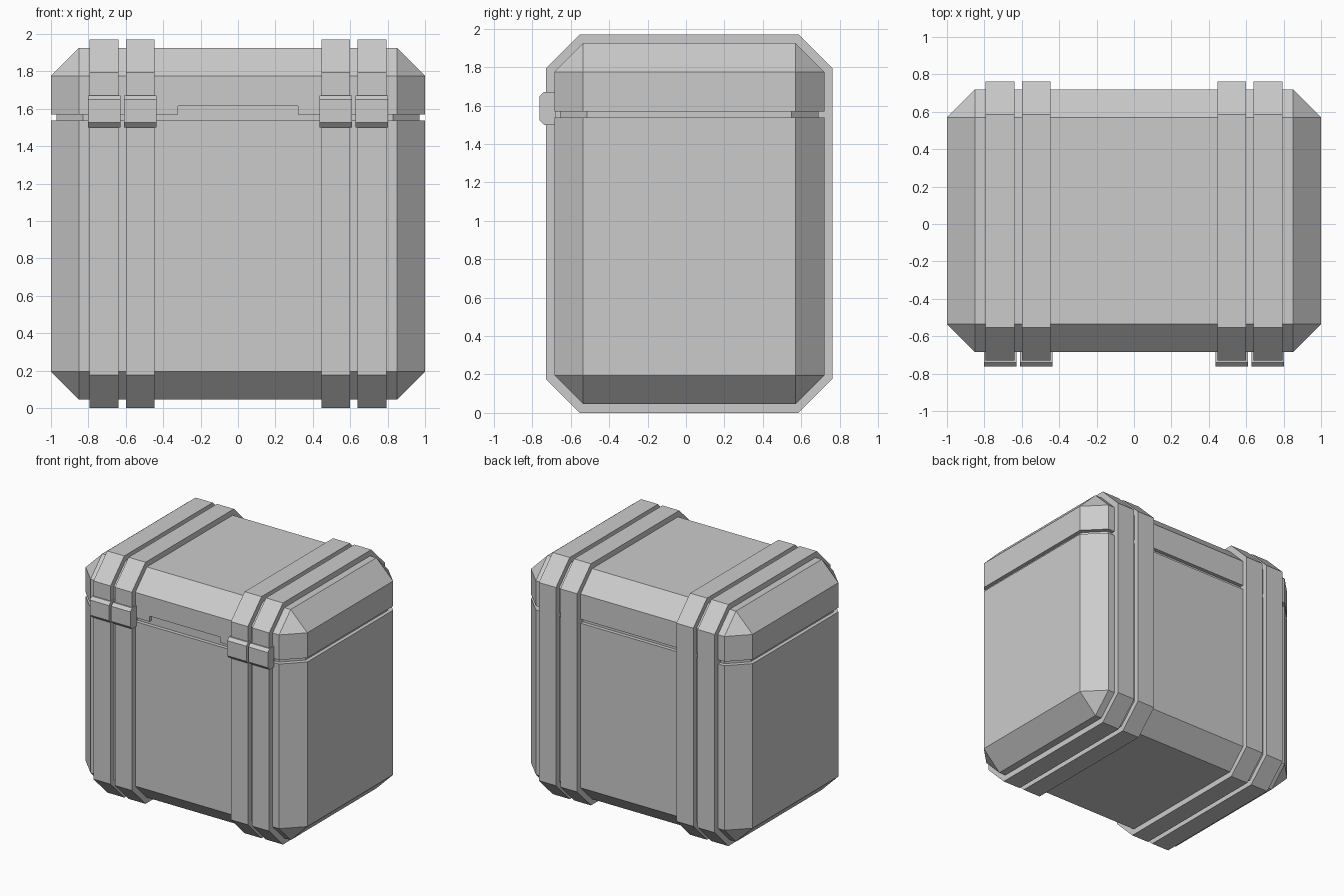
import bpy, bmesh
from mathutils import Vector

if "Cube" in bpy.data.objects:
    bpy.data.objects.remove(bpy.data.objects["Cube"])

Y0, Y1, Z0, Z1 = -0.685, 0.72, 0.045, 1.925   # case shell limits
SEAM_LO, SEAM_HI, SEAM_DEPTH = 1.537, 1.57, 0.03


def finish(name, bm):
    bmesh.ops.recalc_face_normals(bm, faces=bm.faces)
    me = bpy.data.meshes.new(name)
    bm.to_mesh(me)
    bm.free()
    ob = bpy.data.objects.new(name, me)
    bpy.context.collection.objects.link(ob)
    return ob


def box(lo, hi):
    bm = bmesh.new()
    bmesh.ops.create_cube(bm, size=1)
    lo, hi = Vector(lo), Vector(hi)
    for v in bm.verts:
        v.co = Vector([l if c < 0 else h for c, l, h in zip(v.co, lo, hi)])
    return bm


def octagon(a0, a1, b0, b1, c):
    return [(a0 + c, b0), (a1 - c, b0), (a1, b0 + c), (a1, b1 - c),
            (a1 - c, b1), (a0 + c, b1), (a0, b1 - c), (a0, b0 + c)]


def shell(name, z, keep_above):
    """Chamfered case cut at height z, keeping one side."""
    bm = box((-1, Y0, Z0), (1, Y1, Z1))
    bmesh.ops.bevel(bm, geom=bm.edges[:], offset=0.15, segments=1,
                    affect='EDGES', profile=0.5)
    res = bmesh.ops.bisect_plane(bm, geom=bm.verts[:] + bm.edges[:] + bm.faces[:],
                                 plane_co=(0, 0, z), plane_no=(0, 0, 1),
                                 clear_inner=keep_above, clear_outer=not keep_above)
    rim = [e for e in res['geom_cut'] if isinstance(e, bmesh.types.BMEdge)]
    bmesh.ops.contextual_create(bm, geom=rim)
    return finish(name, bm)


def prism(name, profile, x0, x1):
    """Profile of (y, z) points extruded along x."""
    bm = bmesh.new()
    f = bm.faces.new([bm.verts.new((x0, y, z)) for y, z in profile])
    r = bmesh.ops.extrude_face_region(bm, geom=[f], use_keep_orig=True)
    for v in r['geom']:
        if isinstance(v, bmesh.types.BMVert):
            v.co.x = x1
    return finish(name, bm)


def strap(name, x0, x1):
    """Octagonal band wrapped round the case."""
    bm = bmesh.new()
    outer = octagon(-0.73, 0.763, 0, 1.97, 0.177)
    d = 0.03
    inner = octagon(Y0 + d, Y1 - d, Z0 + d, Z1 - d, 0.14)
    loops = [[bm.verts.new((x, y, z)) for y, z in p]
             for p, x in ((outer, x0), (outer, x1), (inner, x1), (inner, x0))]
    for k in range(4):
        a, b = loops[k], loops[(k + 1) % 4]
        for i in range(8):
            j = (i + 1) % 8
            bm.faces.new((a[i], a[j], b[j], b[i]))
    return finish(name, bm)


# Lower case and lid
shell("lower_case", SEAM_LO, False)
lid = shell("lid", SEAM_HI, True)

# Finger notch in the lid front
cutter = finish("notch_cutter", box((-0.32, -0.9, 1.5), (0.32, Y0 + SEAM_DEPTH, 1.615)))
cutter.hide_render = True
cutter.hide_set(True)
mod = lid.modifiers.new("notch", 'BOOLEAN')
mod.operation = 'DIFFERENCE'
mod.solver = 'EXACT'
mod.object = cutter

# Recessed seam between case and lid
d = SEAM_DEPTH
bm = bmesh.new()
rings = [[bm.verts.new((x, y, z)) for x, y in octagon(-1 + d, 1 - d, Y0 + d, Y1 - d, 0.14)]
         for z in (SEAM_LO, SEAM_HI)]
for i in range(8):
    j = (i + 1) % 8
    bm.faces.new((rings[0][i], rings[0][j], rings[1][j], rings[1][i]))
finish("seam_core", bm)

# Straps with clasps, in pairs on both sides
clasp_profile = [(-0.68, 1.50), (-0.74, 1.50), (-0.763, 1.525),
                 (-0.763, 1.648), (-0.74, 1.671), (-0.68, 1.671)]
for side, s in (("left", -1), ("right", 1)):
    for pos, x0, x1 in (("inner", 0.447, 0.60), ("outer", 0.639, 0.793)):
        strap(f"{side}_{pos}_strap", s * x0, s * x1)
        prism(f"{side}_{pos}_clasp", clasp_profile, s * (x0 - 0.01), s * (x1 + 0.01))
